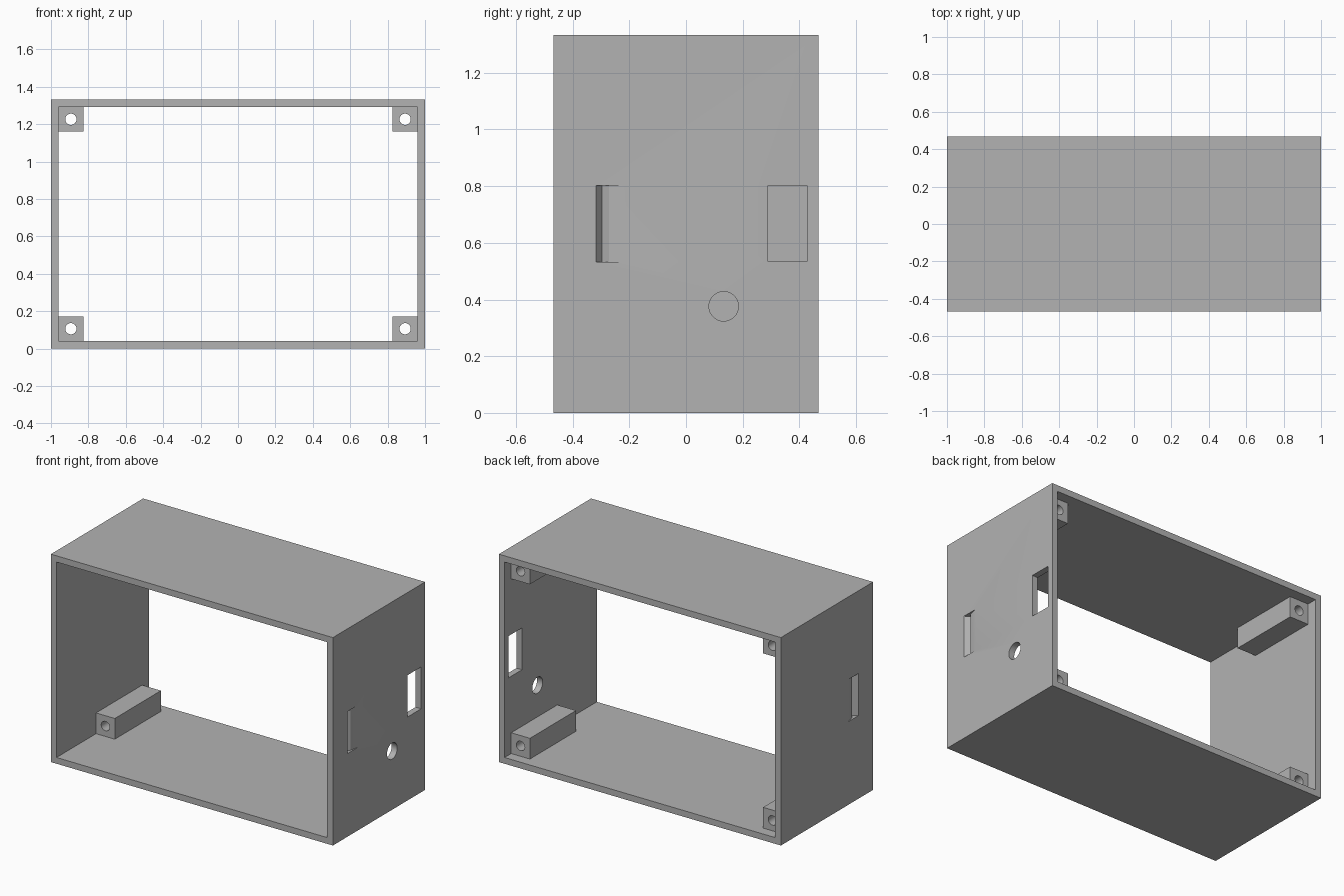
import bpy, bmesh, math
from mathutils import Matrix, Vector

if "Cube" in bpy.data.objects:
    bpy.data.objects.remove(bpy.data.objects["Cube"], do_unlink=True)

# One plain grey material
grey = bpy.data.materials.new("plain_grey")
grey.use_nodes = True
colour = (0.45, 0.45, 0.45, 1)
grey.diffuse_color = colour
grey.node_tree.nodes["Principled BSDF"].inputs["Base Color"].default_value = colour

HALF_X, HALF_Y, HEIGHT, WALL = 1.0, 0.467, 1.333, 0.04
POST = 0.133


def finish(name, bm):
    bmesh.ops.recalc_face_normals(bm, faces=bm.faces)
    mesh = bpy.data.meshes.new(name)
    bm.to_mesh(mesh)
    bm.free()
    mesh.materials.append(grey)
    obj = bpy.data.objects.new(name, mesh)
    bpy.context.collection.objects.link(obj)
    return obj


def box(name, lo, hi):
    lo, hi = Vector(lo), Vector(hi)
    bm = bmesh.new()
    matrix = Matrix.Translation((lo + hi) / 2) @ Matrix.Diagonal((*(hi - lo), 1))
    bmesh.ops.create_cube(bm, size=1, matrix=matrix)
    return finish(name, bm)


def rod(name, centre, radius, length, axis):
    bm = bmesh.new()
    turn = Matrix.Rotation(math.pi / 2, 4, axis)
    bmesh.ops.create_cone(bm, cap_ends=True, segments=32, radius1=radius, radius2=radius,
                          depth=length, matrix=Matrix.Translation(centre) @ turn)
    return finish(name, bm)


def prism(name, outline, z0, z1):
    bm = bmesh.new()
    face = bm.faces.new([bm.verts.new((x, y, z0)) for x, y in outline])
    ext = bmesh.ops.extrude_face_region(bm, geom=[face])
    moved = [v for v in ext["geom"] if isinstance(v, bmesh.types.BMVert)]
    bmesh.ops.translate(bm, vec=(0, 0, z1 - z0), verts=moved)
    return finish(name, bm)


def cut(target, cutter):
    mod = target.modifiers.new("cut", "BOOLEAN")
    mod.operation, mod.solver, mod.object = "DIFFERENCE", "EXACT", cutter
    bpy.context.view_layer.objects.active = target
    bpy.ops.object.modifier_apply(modifier=mod.name)
    bpy.data.objects.remove(cutter, do_unlink=True)


# Open-ended rectangular shell
shell = box("shell", (-HALF_X, -HALF_Y, 0), (HALF_X, HALF_Y, HEIGHT))
cut(shell, box("opening_cutter", (WALL - HALF_X, -1, WALL), (HALF_X - WALL, 1, HEIGHT - WALL)))

# Window and round hole through the right-hand wall
cut(shell, box("window_cutter", (0.9, 0.29, 0.535), (1.1, 0.427, 0.803)))
cut(shell, rod("hole_cutter", (1, 0.133, 0.376), 0.052, 0.2, "Y"))

# Shallow ramped finger notches on both side walls
notch = [(1.02, -0.317), (1.0, -0.317), (0.97, -0.296),
         (0.988, -0.272), (1.0, -0.213), (1.02, -0.213)]
for side in (-1, 1):
    outline = [(side * x, y) for x, y in notch]
    cut(shell, prism("notch_cutter", outline, 0.533, 0.803))

# Four corner screw posts with bores running front to back
for side, side_name in ((-1, "right"), (1, "left")):
    for z0, level in ((WALL, "lower"), (HEIGHT - WALL - POST, "upper")):
        inner, outer = HALF_X - WALL - POST, HALF_X - WALL
        xs = sorted((side * inner, side * outer))
        post = box(f"screw_post_{level}_{side_name}", (xs[0], -0.067, z0), (xs[1], 0.4, z0 + POST))
        centre = (side * (inner + outer) / 2, 0.167, z0 + POST / 2)
        cut(post, rod("bore_cutter", centre, 0.03, 1, "X"))

# Smooth round bores, crisp edges elsewhere
for obj in bpy.context.view_layer.objects:
    obj.select_set(obj.type == "MESH" and obj.name.startswith(("shell", "screw_post")))
bpy.context.view_layer.objects.active = shell
bpy.ops.object.shade_smooth_by_angle(angle=math.radians(15))
